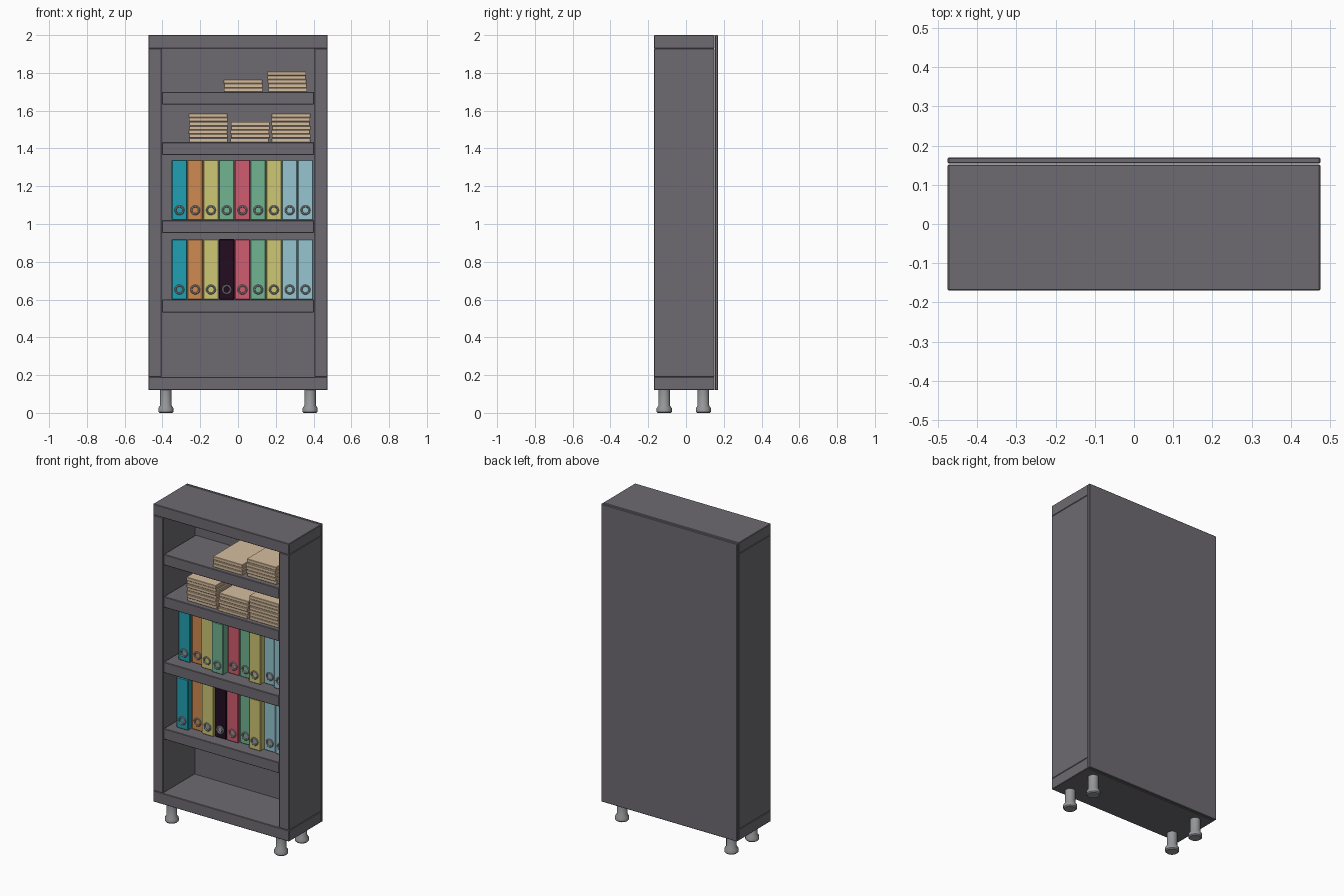
import bpy, bmesh, math, random

if "Cube" in bpy.data.objects:
    bpy.data.objects.remove(bpy.data.objects["Cube"])

random.seed(4)


def mat(name, r, g, b):
    m = bpy.data.materials.new(name)
    lin = [((c / 255 + 0.055) / 1.055) ** 2.4 if c > 10 else c / 255 / 12.92 for c in (r, g, b)]
    m.diffuse_color = (*lin, 1)
    m.use_nodes = True
    m.node_tree.nodes["Principled BSDF"].inputs["Base Color"].default_value = m.diffuse_color
    return m


M = {
    "case": mat("dark grey", 110, 107, 113),
    "paper": mat("paper tan", 214, 189, 158),
    "metal": mat("metal grey", 150, 151, 154),
    "teal": mat("teal", 33, 160, 178),
    "orange": mat("orange", 208, 138, 80),
    "khaki": mat("khaki yellow", 206, 199, 115),
    "green": mat("soft green", 113, 180, 145),
    "red": mat("rose red", 208, 92, 110),
    "blue": mat("light blue", 150, 197, 208),
    "black": mat("plum black", 36, 12, 33),
}


def box(name, x0, x1, y0, y1, z0, z1, m, bevel=0.003):
    bm = bmesh.new()
    bmesh.ops.create_cube(bm, size=1)
    for v in bm.verts:
        v.co.x = x1 if v.co.x > 0 else x0
        v.co.y = y1 if v.co.y > 0 else y0
        v.co.z = z1 if v.co.z > 0 else z0
    if bevel:
        bmesh.ops.bevel(bm, geom=bm.edges[:], offset=bevel, segments=1, affect='EDGES')
    return finish(name, bm, m)


def finish(name, bm, m):
    me = bpy.data.meshes.new(name)
    bm.to_mesh(me)
    bm.free()
    ob = bpy.data.objects.new(name, me)
    bpy.context.collection.objects.link(ob)
    me.materials.append(M[m])
    return ob


def lathe(name, profile, m, steps=24):
    """Closed solid of revolution about z from (radius, height) pairs."""
    bm = bmesh.new()
    vs = [bm.verts.new((r, 0, z)) for r, z in profile]
    es = [bm.edges.new(p) for p in zip(vs, vs[1:])]
    bmesh.ops.spin(bm, geom=vs + es, cent=(0, 0, 0), axis=(0, 0, 1),
                   angle=math.tau, steps=steps, use_merge=False)
    bmesh.ops.remove_doubles(bm, verts=bm.verts[:], dist=1e-5)
    bmesh.ops.recalc_face_normals(bm, faces=bm.faces[:])
    ob = finish(name, bm, m)
    bpy.context.view_layer.objects.active = ob
    ob.select_set(True)
    bpy.ops.object.shade_smooth_by_angle(angle=math.radians(35))
    ob.select_set(False)
    return ob


# carcass
W, F, B = 0.475, -0.17, 0.152
box("top_panel", -W, W, F, B, 1.93, 2.0, "case")
box("bottom_panel", -W, W, F, B, 0.12, 0.19, "case")
box("back_panel", -W, W, B + 0.002, 0.17, 0.12, 2.0, "case")
for side, s in (("left", -1), ("right", 1)):
    a, b = sorted((s * 0.405, s * W))
    box(side + "_side", a, b, F, B, 0.19, 1.93, "case")

# shelves
for i, z in enumerate((0.60, 1.02, 1.433, 1.70)):
    box(f"shelf_{i + 1}", -0.402, 0.402, F + 0.002, B, z - 0.068, z, "case")

# feet
foot = [(0, 0), (0.034, 0), (0.040, 0.006), (0.040, 0.025), (0.030, 0.040),
        (0.030, 0.12), (0, 0.12)]
for x in (-0.382, 0.382):
    for y in (-0.115, 0.092):
        lathe("foot", foot, "metal").location = (x, y, 0)

# binders, each with its own setback, and a ring on the spine
ring = [(0, 0), (0.016, 0), (0.016, 0.003), (0.018, 0.006), (0.023, 0.006),
        (0.026, 0.003), (0.026, -0.002), (0, -0.002)]
rows = (
    (0.60, "teal orange khaki black red green khaki blue blue",
     (.056, .09, .07, .08, .08, .094, .064, .096, .09)),
    (1.02, "teal orange khaki green red green khaki blue blue",
     (.076, .09, .064, .05, .093, .094, .064, .096, .076)),
)
for z, cols, back in rows:
    for i, (c, d) in enumerate(zip(cols.split(), back)):
        x = -0.310 + i * 0.0834
        y = F + d
        box("binder_" + c, x - 0.041, x + 0.041, y, y + 0.225, z, z + 0.32, c, 0.004)
        r = lathe("binder_ring", ring, "metal", 20)
        r.rotation_euler.x = math.pi / 2
        r.location = (x, y, z + 0.053)

# stacks of papers
T = 0.0218
for x, z, n in ((0.03, 1.70, 3), (0.26, 1.70, 5),
                (-0.158, 1.433, 7), (0.062, 1.433, 5), (0.281, 1.433, 7)):
    for k in range(n):
        dx, dy = random.uniform(-.004, .004), random.uniform(-.006, .006)
        box("paper_pad", x + dx - 0.103, x + dx + 0.103, -0.14 + dy, 0.142 + dy,
            z + k * T, z + (k + 1) * T - 0.001, "paper", 0.002)
